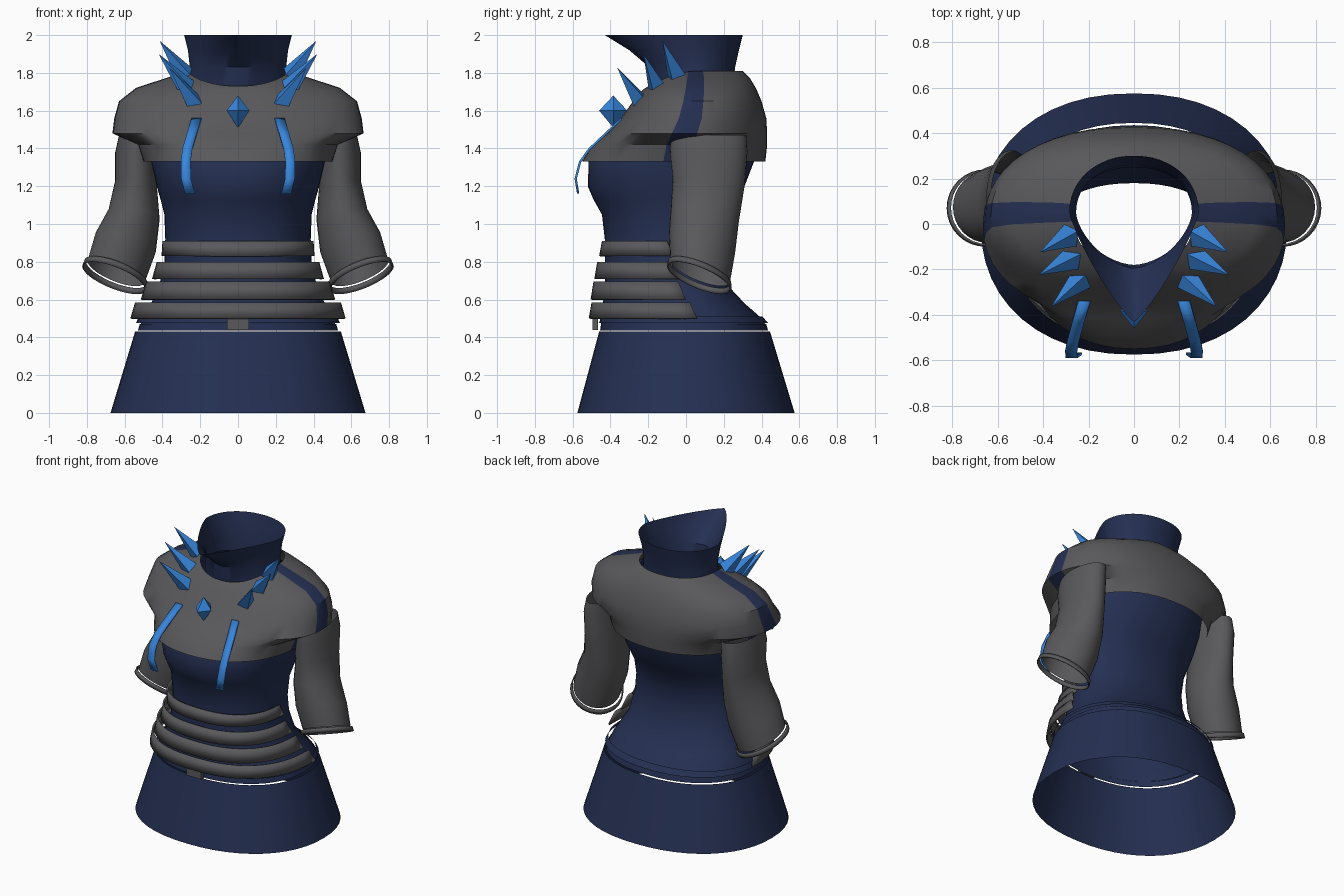
import bpy, bmesh, math
from mathutils import Vector

if "Cube" in bpy.data.objects:
    bpy.data.objects.remove(bpy.data.objects["Cube"])


def material(name, rgb):
    m = bpy.data.materials.new(name)
    m.diffuse_color = (*rgb, 1)
    m.use_nodes = True
    m.node_tree.nodes["Principled BSDF"].inputs["Base Color"].default_value = m.diffuse_color
    return m


NAVY = material("navy_cloth", (0.018, 0.029, 0.085))
GREY = material("grey_plate", (0.1, 0.098, 0.104))
BLUE = material("bright_blue", (0.04, 0.24, 0.72))


def finish(name, bm, mats, smooth=True, thick=0):
    bmesh.ops.recalc_face_normals(bm, faces=bm.faces)
    me = bpy.data.meshes.new(name)
    bm.to_mesh(me)
    bm.free()
    ob = bpy.data.objects.new(name, me)
    bpy.context.collection.objects.link(ob)
    for m in mats:
        me.materials.append(m)
    if thick:
        mod = ob.modifiers.new("thickness", 'SOLIDIFY')
        mod.thickness = thick
    if smooth:
        bpy.context.view_layer.objects.active = ob
        ob.select_set(True)
        bpy.ops.object.shade_smooth_by_angle(angle=math.radians(35))
        ob.select_set(False)
    return ob


def spow(v, p):
    return math.copysign(abs(v) ** p, v)


def body_ring(z, x, c, yf, yb, zf=None, n=2.2, nf=None, angles=None):
    """Egg-shaped ring: half width x, widest at y=c, front yf, back yb, front height zf."""
    pts = []
    for a in angles or [2 * math.pi * i / 48 for i in range(48)]:
        co, s = math.cos(a), math.sin(a)
        e = 2 / (nf if nf and s < 0 else n)
        y = c + abs(spow(s, e)) * ((yb - c) if s > 0 else (yf - c))
        zz = z if zf is None or s > 0 else z + (zf - z) * (-s) ** 1.5
        pts.append(Vector((x * spow(co, e), y, zz)))
    return pts


def loft(name, rings, mats, closed=True, thick=0, rule=None, smooth=True):
    bm = bmesh.new()
    vs = [[bm.verts.new(p) for p in r] for r in rings]
    n = len(rings[0])
    for lo, hi in zip(vs, vs[1:]):
        for i in range(n if closed else n - 1):
            j = (i + 1) % n
            f = bm.faces.new((lo[i], lo[j], hi[j], hi[i]))
            if rule:
                f.material_index = rule(i)
    return finish(name, bm, mats, smooth, thick)


# Skirt, hip bands and fitted torso
loft("skirt", [body_ring(0, .675, 0, -.575, .575), body_ring(.43, .545, 0, -.46, .445)], [NAVY])
loft("hip_band_lower", [body_ring(.435, .53, 0, -.455, .435), body_ring(.47, .52, 0, -.45, .425)], [NAVY])
loft("hip_band_upper", [body_ring(.475, .54, 0, -.46, .435), body_ring(.51, .525, 0, -.45, .405)], [NAVY])
torso = [
    (.47, .515, 0, -.45, .42), (.51, .50, 0, -.45, .39), (.58, .46, 0, -.44, .31),
    (.66, .42, -.02, -.43, .235), (.80, .39, -.04, -.43, .19), (.92, .385, -.05, -.43, .18),
    (1.05, .39, -.05, -.445, .22), (1.13, .41, -.04, -.49, .27), (1.2, .43, -.04, -.52, .31),
    (1.33, .46, -.04, -.515, .36), (1.42, .46, -.02, -.46, .38), (1.55, .47, .02, -.32, .37),
    (1.68, .40, .04, -.22, .33), (1.76, .28, .05, -.18, .27, 1.69)]
loft("torso", [body_ring(*r) for r in torso], [NAVY])

# Shoulder yoke, with a navy strip over each shoulder
yoke = [
    (1.33, .50, -.04, -.55, .42), (1.42, .53, -.03, -.495, .43), (1.48, .665, -.01, -.42, .43),
    (1.56, .655, .02, -.345, .425), (1.65, .63, .035, -.28, .40), (1.72, .54, .045, -.25, .37, 1.68),
    (1.77, .39, .05, -.23, .34, 1.71), (1.81, .27, .05, -.2, .30, 1.73)]
loft("shoulder_yoke", [body_ring(*r) for r in yoke], [GREY, NAVY],
     rule=lambda i: 1 if i in (47, 0, 23, 24) else 0)

# Stand-up collar flaring to a point at the front
collar = [
    (1.74, .265, .05, -.18, .25, 1.68, 2.1, 1.7), (1.83, .255, .05, -.195, .26, 1.83, 2.1, 1.6),
    (1.92, .265, .05, -.30, .28, 1.92, 2.1, 1.4), (2.0, .285, .05, -.43, .30, 2.0, 2.1, 1.2)]
loft("collar", [body_ring(*r) for r in collar], [NAVY])

# Four overlapping waist bands round the front, each flaring downward
half = [math.pi + math.pi * i / 32 for i in range(33)]
bands = [(.83, .91, .405, .40, -.46, -.06), (.71, .80, .455, .43, -.485, -.04),
         (.60, .695, .515, .485, -.505, .0), (.50, .585, .57, .545, -.515, .06)]
for k, (z0, z1, x0, x1, yf, c) in enumerate(bands):
    loft(f"waist_band_{k + 1}",
         [body_ring(z0, x0, c, yf, 0, n=2.4, angles=half),
          body_ring(z1, x1, c - .04, yf + .015, 0, n=2.4, angles=half)],
         [GREY], closed=False, thick=.012)

# Buckle
bm = bmesh.new()
bmesh.ops.create_cube(bm, size=1)
for v in bm.verts:
    v.co = Vector((v.co.x * .115, v.co.y * .03 - .48, v.co.z * .07 + .475))
finish("buckle", bm, [GREY], smooth=False)


def sleeve_ring(side, cx, cy, cz, rx, ry, tilt):
    pts = []
    for i in range(32):
        a = 2 * math.pi * i / 32
        dx, dy = rx * math.cos(a), ry * math.sin(a)
        pts.append(Vector((side * (cx + dx), cy + dy, cz + tilt * (dx - dy))))
    return pts


def spike(name, base, tip, radius):
    base, tip = Vector(base), Vector(tip)
    d = tip - base
    bm = bmesh.new()
    bmesh.ops.create_cone(bm, cap_ends=True, segments=4, radius1=radius, radius2=0, depth=d.length)
    rot = d.to_track_quat('Z', 'Y')
    for v in bm.verts:
        v.co = rot @ v.co + (base + tip) / 2
    finish(name, bm, [BLUE], smooth=False)


sleeve = [
    (.53, .12, 1.47, .10, .20, 0), (.54, .12, 1.38, .11, .205, 0), (.54, .12, 1.22, .11, .19, .1),
    (.55, .10, 1.05, .135, .18, .2), (.595, .085, .90, .16, .175, .3), (.645, .075, .75, .152, .158, .36)]
cuff = [(.645, .072, .745, .168, .168, .36), (.655, .07, .715, .17, .17, .36)]
spikes = [((.28, -.05, 1.79), (.415, -.125, 1.97)),
          ((.27, -.15, 1.72), (.42, -.225, 1.90)),
          ((.23, -.24, 1.64), (.365, -.365, 1.83))]
ribbon = [(.22, -.335, 1.56), (.245, -.42, 1.48), (.268, -.505, 1.40), (.277, -.555, 1.33),
          (.275, -.578, 1.24), (.255, -.565, 1.16)]

for side, tag in ((1, "left"), (-1, "right")):
    # Sleeve and cuff ring
    loft(f"sleeve_{tag}", [sleeve_ring(side, *r) for r in sleeve], [GREY])
    loft(f"cuff_{tag}", [sleeve_ring(side, *r) for r in cuff], [GREY], thick=.008)
    # Shoulder spikes
    for k, (b, t) in enumerate(spikes):
        spike(f"spike_{tag}_{k + 1}", (side * b[0], b[1], b[2]), (side * t[0], t[1], t[2]), .055)
    # Chest ribbon
    loft(f"chest_ribbon_{tag}",
         [[Vector((side * (x + w), y - .012, z)) for w in (-.026, .026)] for x, y, z in ribbon],
         [BLUE], closed=False, thick=.012)

# Chest gem: stretched octahedron
bm = bmesh.new()
ring = [bm.verts.new((.06 * math.cos(a), -.385 + .075 * math.sin(a), 1.6))
        for a in (i * math.pi / 2 for i in range(4))]
for z in (1.51, 1.68):
    apex = bm.verts.new((0, -.385, z))
    for i in range(4):
        bm.faces.new((ring[i], ring[(i + 1) % 4], apex))
finish("chest_gem", bm, [BLUE], smooth=False)
